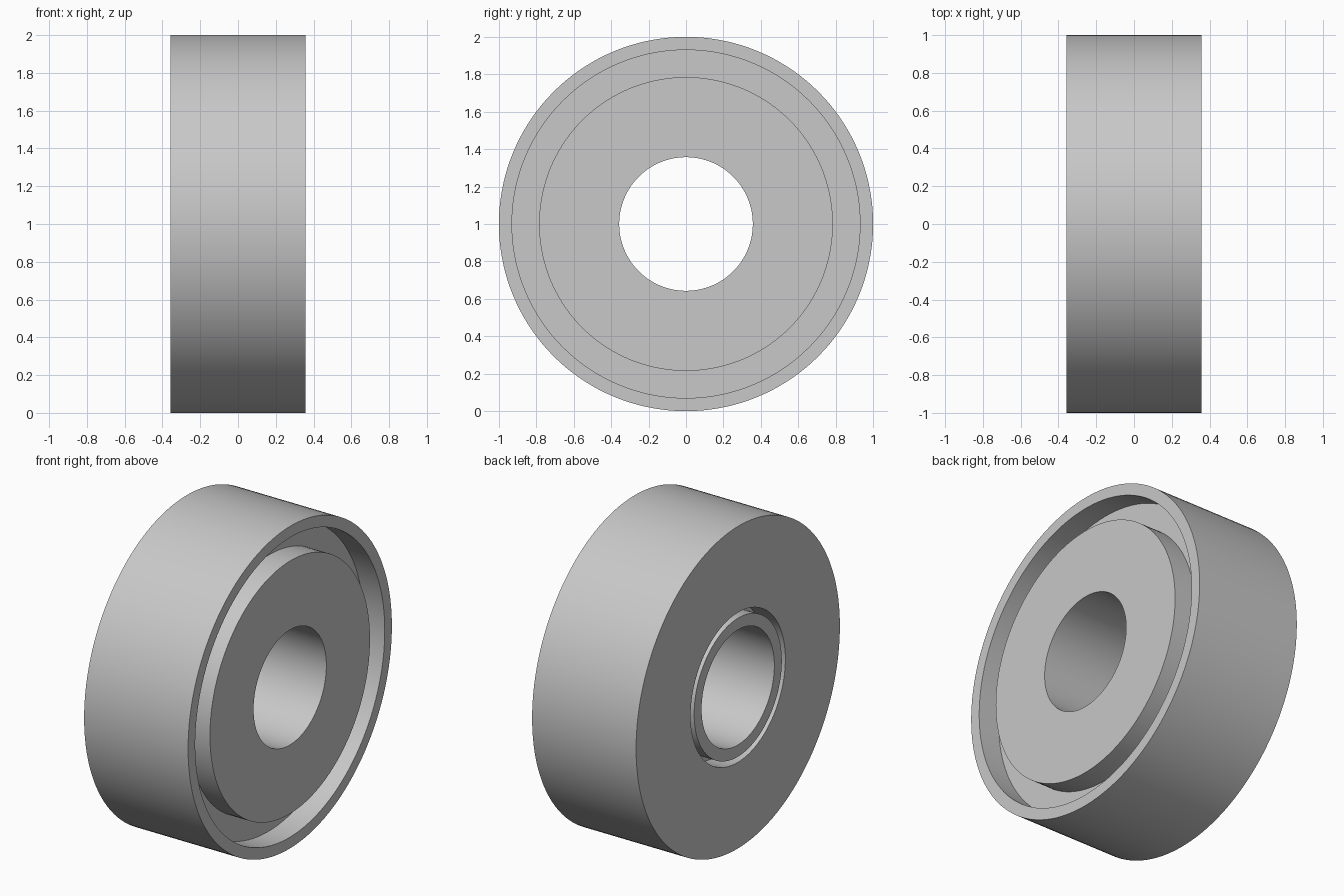
import bpy, bmesh, math
from mathutils import Matrix, Vector

if "Cube" in bpy.data.objects:
    bpy.data.objects.remove(bpy.data.objects["Cube"], do_unlink=True)

# Main dimensions
half_width = 0.357
bore, tube, collar, hub, rim, outer = 0.357, 0.43, 0.465, 0.785, 0.93, 1.0
depth = 0.143
segments = 144

grey = bpy.data.materials.new("light grey")
grey.use_nodes = True
colour = (0.58, 0.58, 0.58, 1)
grey.diffuse_color = colour
grey.node_tree.nodes["Principled BSDF"].inputs["Base Color"].default_value = colour


def lathe(name, profile):
    """Turn a closed (x, radius) profile around the x axis."""
    bm = bmesh.new()
    verts = [bm.verts.new((x, 0, r)) for x, r in profile]
    edges = [bm.edges.new((verts[i - 1], verts[i])) for i in range(len(verts))]
    bmesh.ops.spin(bm, geom=verts + edges, axis=(1, 0, 0), cent=(0, 0, 0),
                   angle=math.tau, steps=segments, use_merge=True)
    bmesh.ops.remove_doubles(bm, verts=bm.verts, dist=0.0001)
    bmesh.ops.recalc_face_normals(bm, faces=bm.faces)
    bmesh.ops.transform(bm, matrix=Matrix.Translation(Vector((0, 0, 1))), verts=bm.verts)
    mesh = bpy.data.meshes.new(name)
    bm.to_mesh(mesh)
    bm.free()
    mesh.materials.append(grey)
    obj = bpy.data.objects.new(name, mesh)
    bpy.context.collection.objects.link(obj)
    bpy.ops.object.select_all(action="DESELECT")
    obj.select_set(True)
    bpy.context.view_layer.objects.active = obj
    bpy.ops.object.shade_smooth_by_angle(angle=math.radians(30))
    return obj


# Roller body: wide groove on the left end, narrow groove around the bore on the other
left, right = half_width, -half_width
lathe("roller_body", [
    (right, bore), (left, bore),
    (left, hub), (left - depth, hub), (left - depth, rim), (left, rim),
    (left, outer), (right, outer),
    (right, collar), (right + depth, collar), (right + depth, tube), (right, tube),
])
